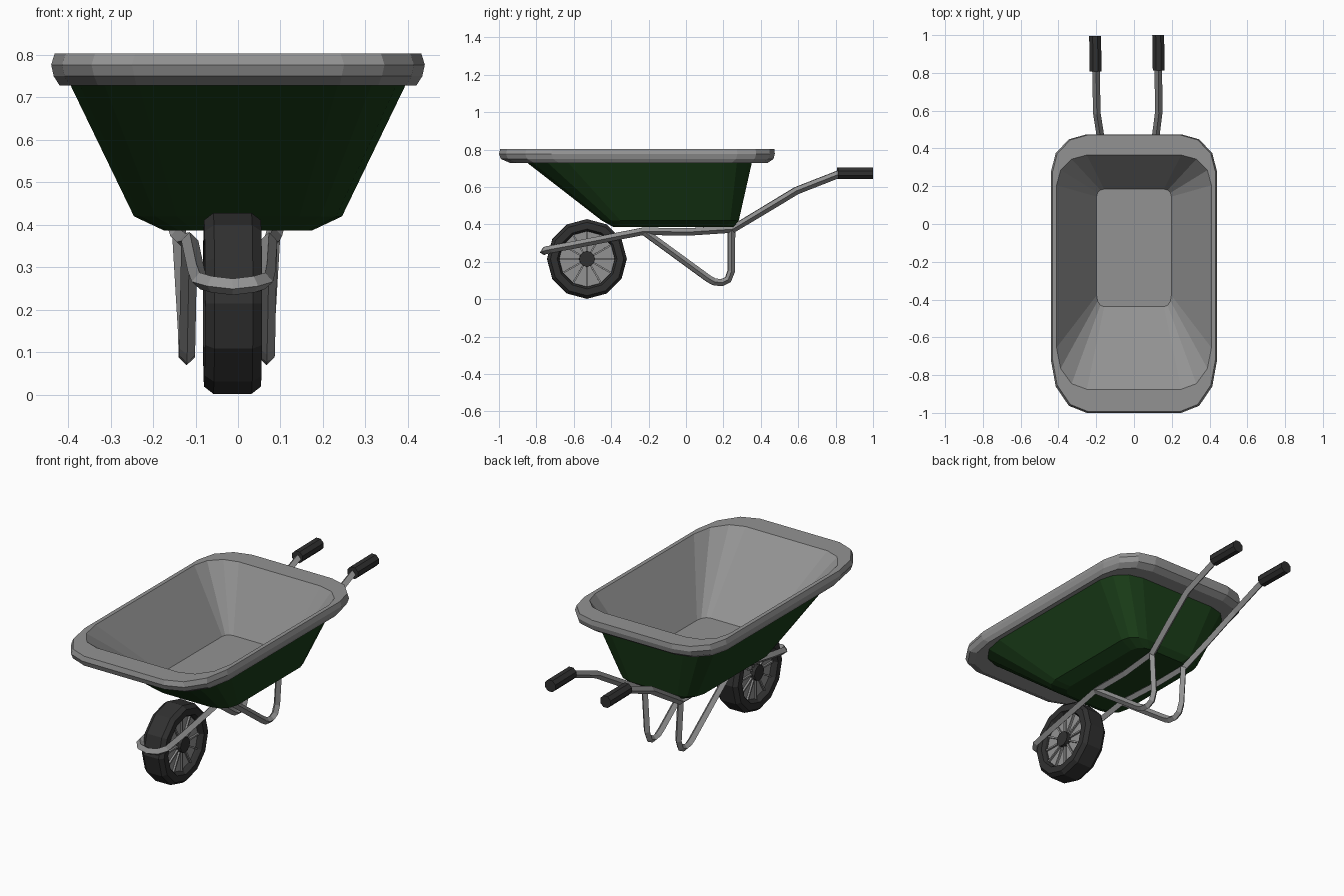
import bpy, bmesh, math
from mathutils import Matrix

if "Cube" in bpy.data.objects:
    bpy.data.objects.remove(bpy.data.objects["Cube"])

# The undercarriage is slightly off centre and turned relative to the tray
FRAME = Matrix.Translation((-0.024, 0, 0)) @ Matrix.Rotation(0.015, 4, 'Z')


def material(name, color):
    m = bpy.data.materials.new(name)
    m.diffuse_color = (*color, 1)
    m.use_nodes = True
    m.node_tree.nodes["Principled BSDF"].inputs["Base Color"].default_value = m.diffuse_color
    return m


GREEN = material("green_paint", (0.010, 0.046, 0.009))
BLACK = material("black_rubber", (0.03, 0.03, 0.03))
GREY = material("grey_metal", (0.29, 0.29, 0.29))


def make_object(name, bm, mat=GREY, matrix=None):
    bmesh.ops.recalc_face_normals(bm, faces=bm.faces)
    me = bpy.data.meshes.new(name)
    bm.to_mesh(me)
    bm.free()
    ob = bpy.data.objects.new(name, me)
    bpy.context.collection.objects.link(ob)
    me.materials.append(mat)
    if matrix:
        ob.matrix_world = matrix
    return ob


def rounded_ring(hx, y0, y1, z, rx, ry0, ry1):
    """Rounded rectangle, four points per corner, different front and back radii."""
    pts = []
    for q, (sx, sy) in enumerate([(1, 1), (-1, 1), (-1, -1), (1, -1)]):
        ry = ry1 if sy > 0 else ry0
        cy = y1 - ry if sy > 0 else y0 + ry
        for i in range(4):
            a = math.radians(q * 90 + i * 30)
            pts.append((sx * (hx - rx) + rx * math.cos(a), cy + ry * math.sin(a), z))
    return pts


def loft(name, rings, mat=GREY, matrix=None, cap_start=False, cap_end=False, closed=False):
    bm = bmesh.new()
    vs = [[bm.verts.new(p) for p in r] for r in rings]
    n = len(vs[0])
    pairs = list(zip(vs, vs[1:])) + ([(vs[-1], vs[0])] if closed else [])
    for a, b in pairs:
        for i in range(n):
            j = (i + 1) % n
            bm.faces.new((a[i], a[j], b[j], b[i]))
    if cap_start:
        bm.faces.new(vs[0])
    if cap_end:
        bm.faces.new(vs[-1])
    return make_object(name, bm, mat, matrix)


def tube(name, pts, r):
    """Four-sided bent bar along a path."""
    cu = bpy.data.curves.new(name, 'CURVE')
    cu.dimensions = '3D'
    cu.bevel_depth = r
    cu.bevel_resolution = 0
    cu.use_fill_caps = True
    cu.materials.append(GREY)
    sp = cu.splines.new('POLY')
    sp.points.add(len(pts) - 1)
    for p, co in zip(sp.points, pts):
        p.co = (*co, 1)
    sp.use_smooth = False
    ob = bpy.data.objects.new(name, cu)
    bpy.context.collection.objects.link(ob)
    ob.matrix_world = FRAME
    return ob


def wheel_ring(x, r, n=12):
    return [(x, r * math.sin(2 * math.pi * i / n), -r * math.cos(2 * math.pi * i / n))
            for i in range(n)]


# Green outer tray shell
loft("tray_shell", [
    rounded_ring(0.175, -0.39, 0.255, 0.387, 0.07, 0.08, 0.07),
    rounded_ring(0.245, -0.45, 0.282, 0.42, 0.10, 0.10, 0.09),
    rounded_ring(0.395, -0.85, 0.352, 0.73, 0.16, 0.22, 0.16)], GREEN, cap_start=True)

# Grey tray lining and thick rolled rim
loft("tray_lining_and_rim", [
    rounded_ring(0.198, -0.438, 0.185, 0.49, 0.04, 0.06, 0.04),
    rounded_ring(0.41, -0.875, 0.365, 0.803, 0.16, 0.22, 0.16),
    rounded_ring(0.432, -0.993, 0.472, 0.803, 0.19, 0.28, 0.20),
    rounded_ring(0.44, -1.0, 0.475, 0.777, 0.19, 0.28, 0.20),
    rounded_ring(0.434, -0.99, 0.468, 0.75, 0.19, 0.28, 0.20),
    rounded_ring(0.42, -0.94, 0.435, 0.728, 0.18, 0.26, 0.19),
    rounded_ring(0.39, -0.847, 0.348, 0.728, 0.16, 0.22, 0.16)], cap_start=True)

# Wheel: tyre, disc, spokes, hub
WHEEL = FRAME @ Matrix.Translation((0.003, -0.53, 0.215))
tyre_profile = [(-0.05, 0.15), (-0.067, 0.16), (-0.067, 0.196), (-0.045, 0.213),
                (0.045, 0.213), (0.067, 0.196), (0.067, 0.16), (0.05, 0.15),
                (0.03, 0.148), (-0.03, 0.148)]
loft("tyre", [wheel_ring(x, r) for x, r in tyre_profile], BLACK, WHEEL, closed=True)
loft("wheel_disc", [wheel_ring(-0.036, 0.152), wheel_ring(0.036, 0.152)],
     GREY, WHEEL, cap_start=True, cap_end=True)
loft("wheel_hub", [wheel_ring(-0.062, 0.042), wheel_ring(0.062, 0.042)],
     BLACK, WHEEL, cap_start=True, cap_end=True)
bm = bmesh.new()
for i in range(12):
    m = (Matrix.Rotation(math.radians(30 * i), 4, 'X') @ Matrix.Translation((0, 0, 0.09))
         @ Matrix.Diagonal((0.092, 0.009, 0.116, 1)))
    bmesh.ops.create_cube(bm, size=1, matrix=m)
make_object("wheel_spokes", bm, GREY, WHEEL)

# Main frame tube: one bent bar running around the wheel to both handles
half = [(0.05, -0.755, 0.26), (0.077, -0.72, 0.268), (0.083, -0.6, 0.29),
        (0.093, -0.23, 0.363), (0.1, 0.02, 0.36), (0.112, 0.25, 0.375),
        (0.14, 0.42, 0.477), (0.164, 0.59, 0.58), (0.165, 0.82, 0.67), (0.165, 0.9, 0.675)]
mirrored = [(-x, y, z) for x, y, z in half]
tube("frame_tube", mirrored[::-1] + [(0, -0.762, 0.254)] + half, 0.02)

# Bent legs and handle grips on both sides
leg = [(0.094, -0.22, 0.358), (0.094, 0.12, 0.11), (0.094, 0.15, 0.093), (0.094, 0.19, 0.088),
       (0.094, 0.225, 0.105), (0.095, 0.242, 0.15), (0.108, 0.243, 0.37)]
for side, s in (("left", -1), ("right", 1)):
    tube("leg_" + side, [(s * x, y, z) for x, y, z in leg], 0.019)
    rings = [[(s * 0.167 + r * math.cos(math.radians(45 * i + 22.5)), y,
               0.673 + r * math.sin(math.radians(45 * i + 22.5))) for i in range(8)]
             for y, r in ((0.81, 0.034), (0.998, 0.034))]
    loft("grip_" + side, rings, BLACK, FRAME, cap_start=True, cap_end=True)
